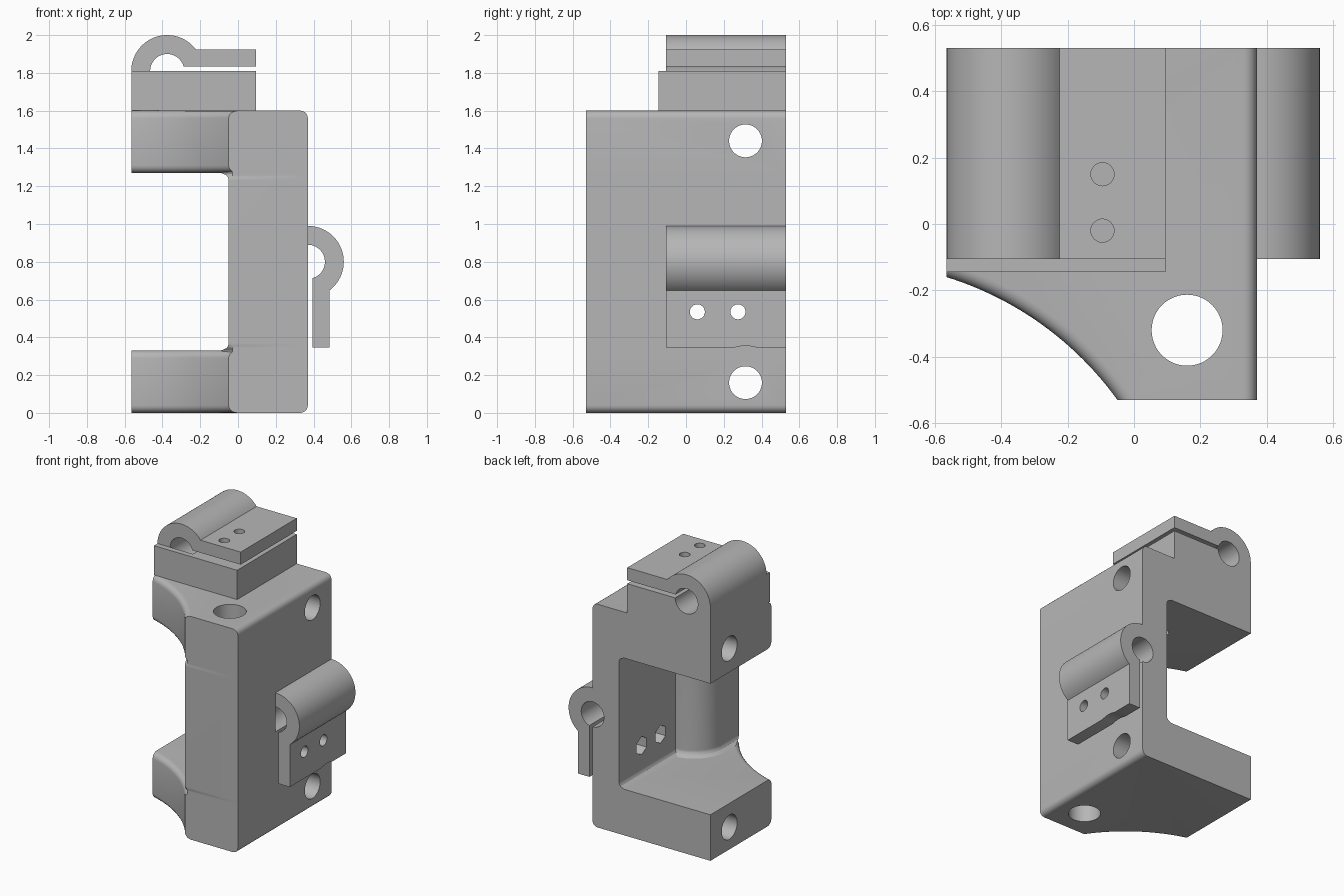
import bpy, bmesh
from math import sin, cos, asin, acos, sqrt, pi, hypot

cube = bpy.data.objects.get("Cube")
if cube:
    bpy.data.objects.remove(cube, do_unlink=True)

grey = bpy.data.materials.new("plain grey")
grey.use_nodes = True
grey.diffuse_color = (0.47, 0.47, 0.47, 1)
grey.node_tree.nodes["Principled BSDF"].inputs["Base Color"].default_value = (0.47, 0.47, 0.47, 1)

# Main dimensions
LEFT, RIGHT, BACK, FRONT = -0.565, 0.37, 0.53, -0.53
HEIGHT, ARM = 1.6, 0.33
FILLET = 0.04
SCOOP_X, SCOOP_Y = -0.861, -1.115      # centre of the unit-radius scoop
POST_X, POST_Y, POST_R = 0.16, -0.32, 0.21
CLIP_FRONT = -0.105


def arc(cx, cy, r, start, end, steps):
    return [(cx + r * cos(start + (end - start) * i / steps),
             cy + r * sin(start + (end - start) * i / steps)) for i in range(steps + 1)]


def place(a, b, t, axis):
    return {"X": (t, a, b), "Y": (a, t, b), "Z": (a, b, t)}[axis]


def loft(name, rings, axis="Z", edge_rule=None):
    """Skin equal-length outlines [(position, points)] along an axis."""
    bm = bmesh.new()
    loops = [[bm.verts.new(place(a, b, t, axis)) for a, b in pts] for t, pts in rings]
    n = len(loops[0])
    for low, high in zip(loops, loops[1:]):
        for i in range(n):
            j = (i + 1) % n
            bm.faces.new((low[i], low[j], high[j], high[i]))
    bm.faces.new(loops[0][::-1])
    bm.faces.new(loops[-1])
    bmesh.ops.recalc_face_normals(bm, faces=bm.faces)
    if edge_rule:
        edges = [e for e in bm.edges if edge_rule(e.verts[0].co, e.verts[1].co)]
        bmesh.ops.bevel(bm, geom=edges, offset=FILLET, segments=5, profile=0.5, affect="EDGES")
    mesh = bpy.data.meshes.new(name)
    bm.to_mesh(mesh)
    bm.free()
    mesh.materials.append(grey)
    obj = bpy.data.objects.new(name, mesh)
    bpy.context.collection.objects.link(obj)
    return obj


def prism(name, outline, axis, lo, hi, edge_rule=None):
    return loft(name, [(lo, outline), (hi, outline)], axis, edge_rule)


def cutter(axis, a, b, r, lo, hi, sides=40):
    circle = arc(a, b, r, pi / 2, pi / 2 + 2 * pi, sides)[:-1]
    obj = prism("hole_cutter", circle, axis, lo, hi)
    obj.hide_render = True
    return obj


def cut(obj, cutters):
    bpy.context.view_layer.objects.active = obj
    for c in cutters:
        mod = obj.modifiers.new("hole", "BOOLEAN")
        mod.operation, mod.solver, mod.object = "DIFFERENCE", "EXACT", c
        bpy.ops.object.modifier_apply(modifier=mod.name)


# Arms: plan outline with a scooped front corner
scoop_start = asin(-0.16 - SCOOP_Y)
if LEFT > SCOOP_X:
    scoop_start = acos(LEFT - SCOOP_X)
scoop = arc(SCOOP_X, SCOOP_Y, 1, scoop_start, asin(FRONT - SCOOP_Y), 24)
plan = [(RIGHT, FRONT), (RIGHT, BACK), (LEFT, BACK)] + scoop


def arm_edges(outer_z):
    def rule(p, q):
        if abs(p.z - q.z) > 1e-4:
            return False
        on_scoop = all(abs(hypot(v.x - SCOOP_X, v.y - SCOOP_Y) - 1) < 1e-3 for v in (p, q))
        on_side = all(v.x > RIGHT - 1e-4 for v in (p, q)) and abs(p.z - outer_z) < 1e-4
        return on_scoop or on_side
    return rule


lower_arm = prism("lower_arm", plan, "Z", 0, ARM, arm_edges(0))
upper_arm = prism("upper_arm", plan, "Z", HEIGHT - ARM, HEIGHT, arm_edges(HEIGHT))


# Spine: back wall plus round post, flaring into both arms
def spine_ring(f):
    r = POST_R + f
    x = POST_X - r
    scoop_y = SCOOP_Y + sqrt(1 - (x - SCOOP_X) ** 2)
    return ([(RIGHT, FRONT), (RIGHT, BACK), (POST_X - f, BACK)]
            + arc(POST_X, POST_Y, r, acos(-f / r), pi, 20)
            + [(x, scoop_y + f), (x + f + 0.02, FRONT)])


flare = []
for i in range(6):
    angle = i / 5 * pi / 2
    flare.append((ARM + FILLET * sin(angle) if i else ARM, FILLET * (1 - sin(acos(1 - sin(angle))))))
levels = [(ARM - 0.045, FILLET)] + flare
levels += [(HEIGHT - z, f) for z, f in reversed(levels)]
spine = loft("spine", [(z, spine_ring(f)) for z, f in levels])

# Pad on top of the upper arm
pad = prism("top_pad", [(LEFT, -0.145), (0.095, -0.145), (0.095, BACK), (LEFT, BACK)],
            "Z", HEIGHT, 1.81)


# Clips: half tube with a clamping tab
def clip_outline(length):
    outer, inner, high, low = 0.19, 0.09, 0.115, 0.025
    return (arc(0, 0, outer, pi, asin(high / outer), 32) + [(length, high), (length, low)]
            + arc(0, 0, inner, asin(low / inner), pi, 24))


TOP_X, TOP_Z, SIDE_Z = -0.375, 1.81, 0.8
top_clip = prism("top_clip", [(TOP_X + u, TOP_Z + v) for u, v in clip_outline(0.47)],
                 "Y", CLIP_FRONT, BACK)
side_clip = prism("side_clip", [(RIGHT + v, SIDE_Z - u) for u, v in clip_outline(0.455)],
                  "Y", CLIP_FRONT, BACK)

# Holes, rod grooves and nut pockets
post_hole = cutter("Z", POST_X, POST_Y, 0.107, -0.1, 1.7, 48)
low_bolt = cutter("X", 0.315, 0.16, 0.087, -0.8, 0.8)
high_bolt = cutter("X", 0.315, 1.44, 0.087, -0.8, 0.8)
top_groove = cutter("Y", TOP_X, TOP_Z, 0.09, CLIP_FRONT, 0.7, 48)
side_groove = cutter("Y", RIGHT, SIDE_Z, 0.09, CLIP_FRONT, 0.7, 48)
notch = cutter("X", 0.315, 0.16, 0.195, 0.375, 0.7, 64)
top_screws = [cutter("Z", -0.095, y, 0.035, 1.15, 2.1, 24) for y in (-0.02, 0.15)]
top_nuts = [cutter("Z", -0.095, y, 0.065, 1.15, 1.36, 6) for y in (-0.02, 0.15)]
side_screws = [cutter("X", y, 0.535, 0.04, 0, 0.7, 24) for y in (0.06, 0.275)]
side_nuts = [cutter("X", y, 0.535, 0.065, 0, 0.24, 6) for y in (0.06, 0.275)]

jobs = {
    lower_arm: [post_hole, low_bolt],
    upper_arm: [post_hole, high_bolt] + top_nuts + top_screws,
    spine: [post_hole, side_groove] + side_nuts + side_screws,
    pad: [top_groove] + top_screws,
    top_clip: top_screws,
    side_clip: [notch] + side_screws,
}
for part, cutters in jobs.items():
    cut(part, cutters)
for c in {c for cutters in jobs.values() for c in cutters}:
    bpy.data.objects.remove(c, do_unlink=True)

# Smooth the curved surfaces, keep the edges sharp
for obj in bpy.context.view_layer.objects:
    obj.select_set(obj in jobs)
bpy.context.view_layer.objects.active = spine
bpy.ops.object.shade_smooth_by_angle(angle=0.5)
